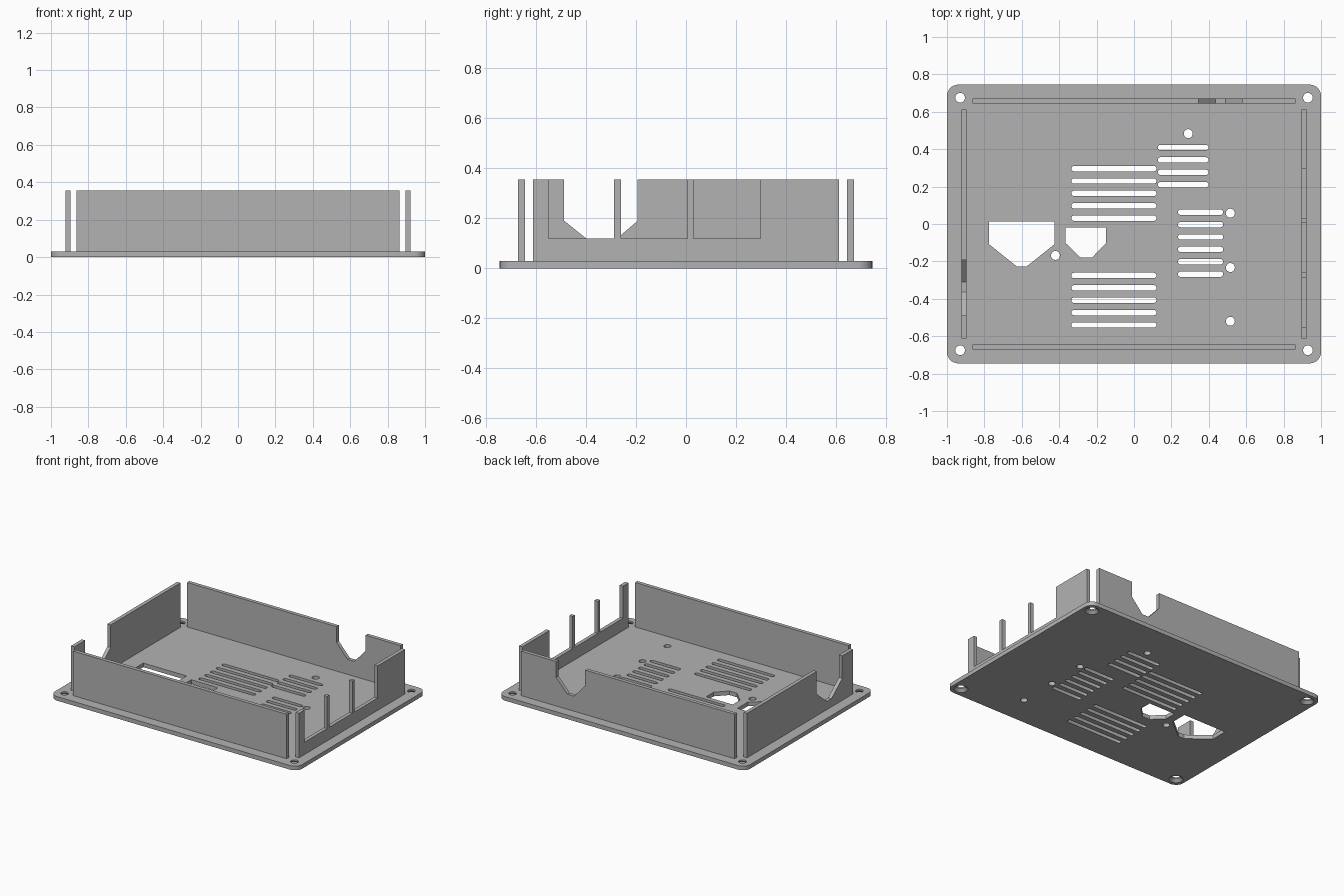
import bpy
import bmesh
from math import cos, sin, pi
from mathutils import Matrix, Vector

cube = bpy.data.objects.get("Cube")
if cube:
    bpy.data.objects.remove(cube, do_unlink=True)

grey = bpy.data.materials.new("matte_grey")
grey.use_nodes = True
grey.diffuse_color = (0.45, 0.45, 0.45, 1)
grey.node_tree.nodes["Principled BSDF"].inputs["Base Color"].default_value = grey.diffuse_color


def arc(cx, cy, r, start, end, steps):
    return [(cx + r * cos(start + (end - start) * i / steps),
             cy + r * sin(start + (end - start) * i / steps)) for i in range(steps + 1)]


def circle(x, y, r):
    return arc(x, y, r, 0, 2 * pi, 24)[:-1]


def slot(x0, x1, y, r=0.0145):
    return arc(x1 - r, y, r, -pi / 2, pi / 2, 8) + arc(x0 + r, y, r, pi / 2, 3 * pi / 2, 8)


def rounded_rect(hx, hy, r):
    pts = []
    for i, (sx, sy) in enumerate(((1, 1), (-1, 1), (-1, -1), (1, -1))):
        pts += arc(sx * (hx - r), sy * (hy - r), r, i * pi / 2, (i + 1) * pi / 2, 8)
    return pts


def extrude_outline(name, loops, depth, matrix=Matrix()):
    """Fill an outline (later loops are holes) and extrude it along its normal."""
    bm = bmesh.new()
    for pts in loops:
        vs = [bm.verts.new((x, y, 0)) for x, y in pts]
        for a, b in zip(vs, vs[1:] + vs[:1]):
            bm.edges.new((a, b))
    bmesh.ops.triangle_fill(bm, use_beauty=True, edges=bm.edges[:], normal=(0, 0, 1))
    top = bmesh.ops.extrude_face_region(bm, geom=bm.faces[:])["geom"]
    moved = [g for g in top if isinstance(g, bmesh.types.BMVert)]
    bmesh.ops.translate(bm, verts=moved, vec=(0, 0, depth))
    bm.transform(matrix)
    bmesh.ops.recalc_face_normals(bm, faces=bm.faces[:])
    mesh = bpy.data.meshes.new(name)
    bm.to_mesh(mesh)
    bm.free()
    mesh.materials.append(grey)
    obj = bpy.data.objects.new(name, mesh)
    bpy.context.collection.objects.link(obj)
    return obj


PLATE, TOP = 0.03, 0.355
corners = [(sx * 0.93, sy * 0.675) for sx in (-1, 1) for sy in (-1, 1)]

# Base plate openings: screw holes, vent slots and two cable openings
loops = [rounded_rect(1, 0.745, 0.06)]
loops += [circle(x, y, 0.026) for x, y in corners]
loops += [circle(x, y, 0.024) for x, y in (
    (0.29, 0.483), (0.515, 0.058), (0.515, -0.233), (0.515, -0.52), (-0.42, -0.168))]
for x0, x1, y_top, count in ((-0.335, 0.12, 0.296, 5), (-0.335, 0.12, -0.275, 5),
                             (0.127, 0.398, 0.409, 4), (0.235, 0.477, 0.063, 6)):
    loops += [slot(x0, x1, y_top - 0.0662 * i) for i in range(count)]
loops.append([(-0.775, 0.013), (-0.775, -0.108), (-0.625, -0.228),
              (-0.575, -0.228), (-0.425, -0.108), (-0.425, 0.013)])
loops.append([(-0.365, -0.018), (-0.365, -0.103), (-0.285, -0.18),
              (-0.225, -0.18), (-0.15, -0.103), (-0.15, -0.018)])
plate = extrude_outline("base_plate", loops, PLATE)

# Countersinks under the corner screw holes
bm = bmesh.new()
for x, y in corners:
    bmesh.ops.create_cone(bm, cap_ends=True, segments=24, radius1=0.052, radius2=0.02,
                          depth=0.03, matrix=Matrix.Translation((x, y, 0.01)))
mesh = bpy.data.meshes.new("countersink_cutter")
bm.to_mesh(mesh)
bm.free()
mesh.materials.append(grey)
cutter = bpy.data.objects.new("countersink_cutter", mesh)
bpy.context.collection.objects.link(cutter)
mod = plate.modifiers.new("countersinks", 'BOOLEAN')
mod.operation, mod.solver, mod.object = 'DIFFERENCE', 'EXACT', cutter
bpy.context.view_layer.objects.active = plate
plate.select_set(True)
bpy.ops.object.modifier_apply(modifier=mod.name)
bpy.data.objects.remove(cutter, do_unlink=True)
bpy.ops.object.shade_smooth_by_angle(angle=0.5)


# Walls: an upright profile whose top edge dips into notches, left to right
def wall(name, half, notches, along, out, offset):
    pts = [(half, TOP), (half, PLATE), (-half, PLATE), (-half, TOP)]
    for notch in notches:
        pts += [(notch[0][0], TOP)] + notch + [(notch[-1][0], TOP)]
    a, n, up = Vector(along), Vector(out), Vector((0, 0, 1))
    m = Matrix((a, up, n)).transposed().to_4x4()
    m.translation = n * offset
    return extrude_outline(name, [pts], 0.027, m)


def square_notch(a, b):
    return [(a, 0.12), (b, 0.12)]


def tapered_notch(a, b, c, d, shoulder, floor):
    return [(a, shoulder), (b, floor), (c, floor), (d, shoulder)]


X, Y = (1, 0, 0), (0, 1, 0)
wall("front_wall", 0.863, [], X, (0, -1, 0), 0.644)
wall("back_wall", 0.863, [tapered_notch(0.345, 0.435, 0.49, 0.58, 0.24, 0.14)], X, Y, 0.644)
wall("left_wall", 0.612, [square_notch(-0.55, -0.287), square_notch(-0.26, 0.005),
                          square_notch(0.03, 0.297)], Y, X, 0.895)
wall("right_wall", 0.612, [tapered_notch(-0.487, -0.363, -0.31, -0.193, 0.19, 0.09)],
     Y, (-1, 0, 0), 0.895)
